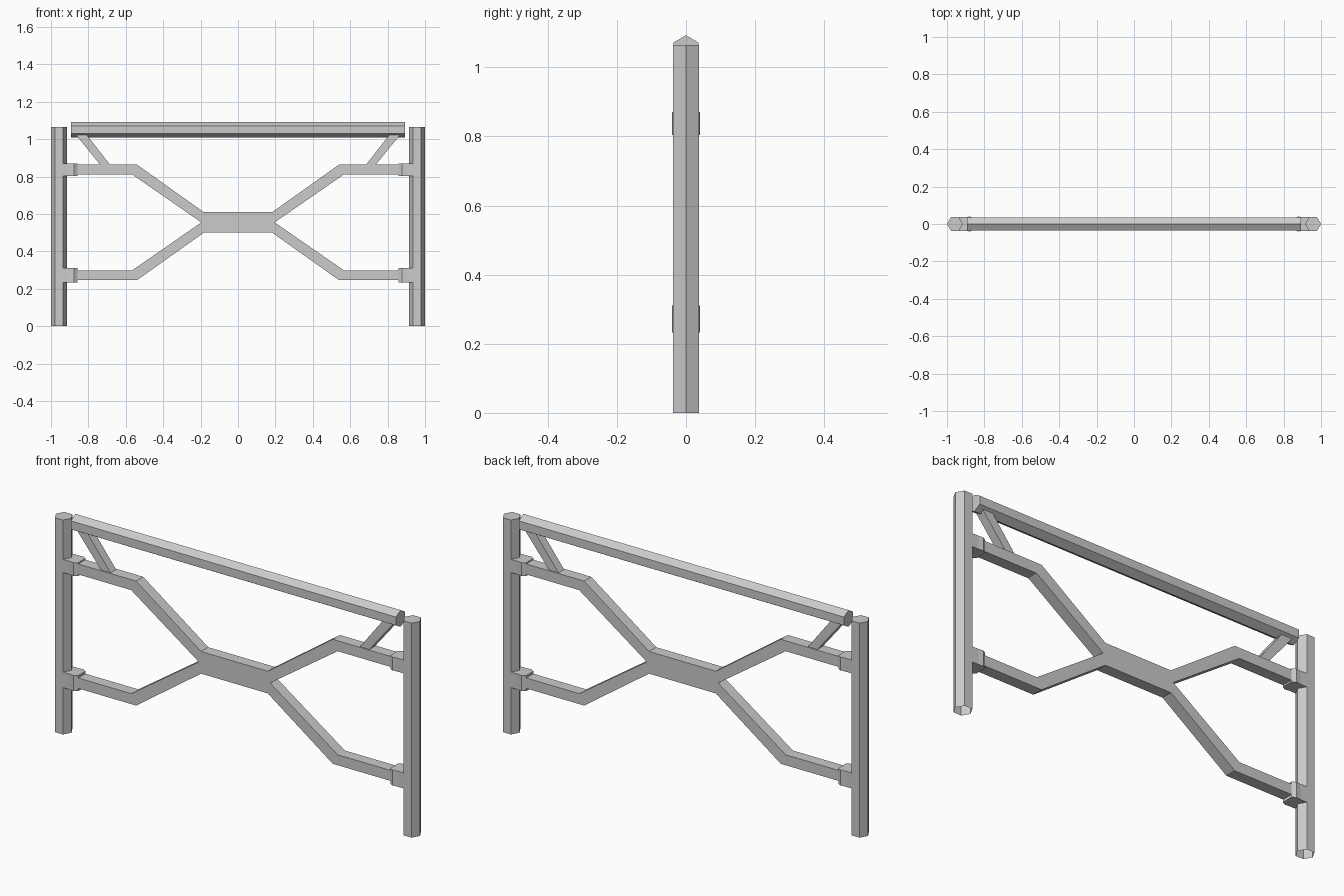
import bpy, bmesh
from math import cos, sin, pi

if "Cube" in bpy.data.objects:
    bpy.data.objects.remove(bpy.data.objects["Cube"])


def prism(name, pts, axis, lo, hi, mirror=False, open_bottom=False):
    """Extrude a 2D outline along an axis; optionally mirror it across x = 0."""
    place = {'x': lambda a, b, t: (t, a, b),
             'y': lambda a, b, t: (a, t, b),
             'z': lambda a, b, t: (a, b, t)}[axis]
    bm = bmesh.new()
    low = [bm.verts.new(place(a, b, lo)) for a, b in pts]
    top = [bm.verts.new(place(a, b, hi)) for a, b in pts]
    n = len(pts)
    bottom = bm.faces.new(low)
    bm.faces.new(top)
    for i in range(n):
        j = (i + 1) % n
        bm.faces.new((low[i], low[j], top[j], top[i]))
    bmesh.ops.recalc_face_normals(bm, faces=bm.faces[:])
    if open_bottom:
        bmesh.ops.delete(bm, geom=[bottom], context='FACES_ONLY')
    mesh = bpy.data.meshes.new(name)
    bm.to_mesh(mesh)
    bm.free()
    obj = bpy.data.objects.new(name, mesh)
    bpy.context.collection.objects.link(obj)
    if mirror:
        obj.modifiers.new("mirror", 'MIRROR').use_axis[0] = True
    return obj


def hexagon(cx, cy, r, start=0.0):
    return [(cx + r * cos(start + i * pi / 3), cy + r * sin(start + i * pi / 3))
            for i in range(6)]


# Hexagonal posts, hollow at the foot
prism("posts", hexagon(0.9573, 0, 0.0427), 'z', 0, 1.065, mirror=True, open_bottom=True)

# Hexagonal top rail
prism("top_rail", hexagon(0, 1.051, 0.0415, pi / 2), 'x', -0.893, 0.893)

# Flat X-shaped frame: hub with four cranked arms, outlined by one quarter
mid = 0.555
quarter = [(0.183, 0.055), (0.54, 0.309), (0.885, 0.309),
           (0.885, 0.257), (0.567, 0.257), (0.196, 0.0)]
right = quarter + [(x, -z) for x, z in quarter[-2::-1]]
outline = right + [(-x, z) for x, z in reversed(right)]
prism("cross_frame", [(x, mid + z) for x, z in outline], 'y', -0.028, 0.028)

# Collars joining the arms to the posts
half = [(0.95, 0.037), (0.9, 0.037), (0.876, 0.040), (0.858, 0.029)]
collar = half + [(x, -y) for x, y in reversed(half)]
for label, lo, hi in (("upper", 0.804, 0.870), ("lower", 0.233, 0.310)):
    prism(label + "_collars", collar, 'z', lo, hi, mirror=True)

# Slanted braces under the rail ends
brace = [(0.678, 0.855), (0.730, 0.855), (0.868, 1.025), (0.868, 1.035), (0.818, 1.035)]
prism("braces", brace, 'y', -0.022, 0.022, mirror=True)
